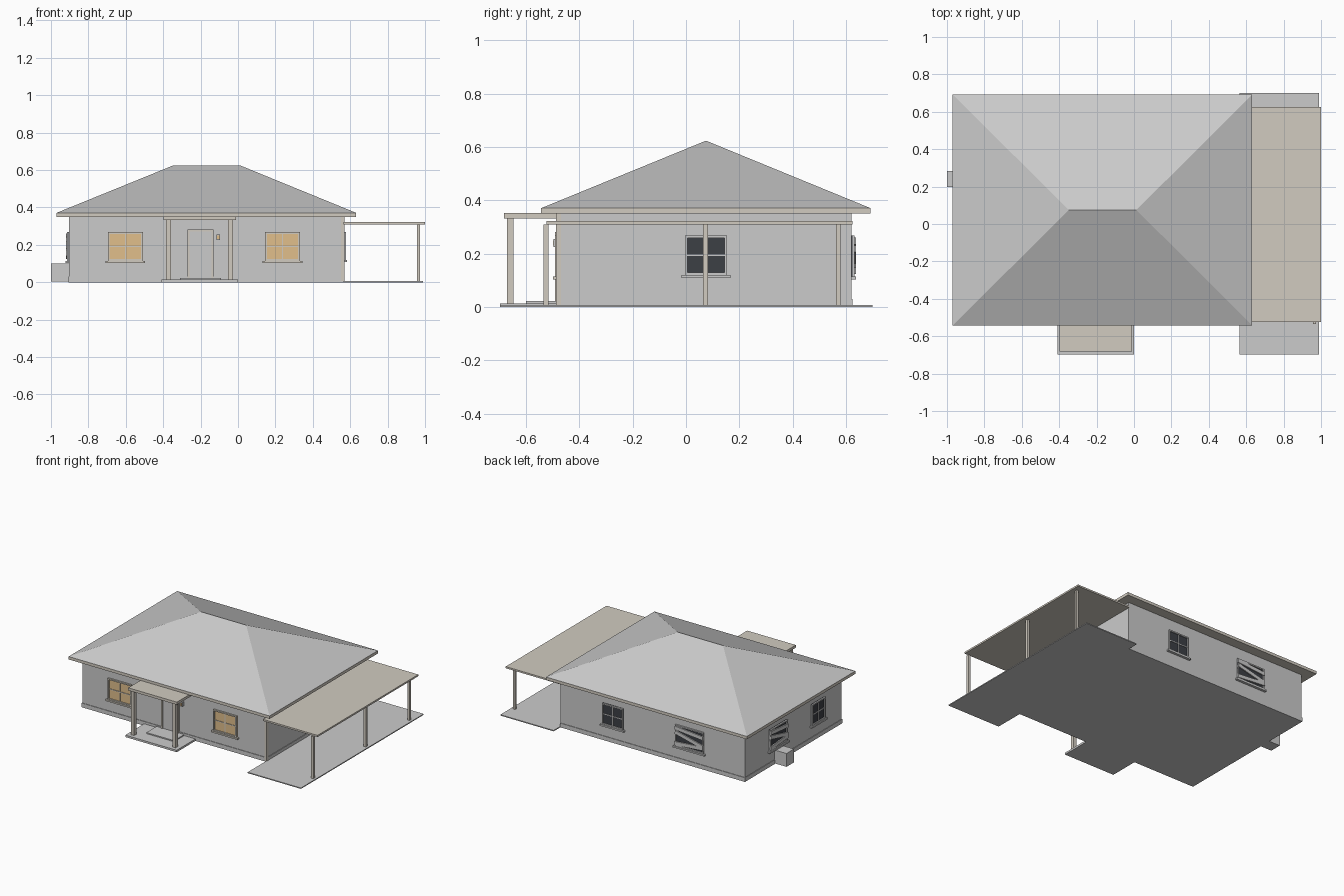
import bpy, bmesh, math
from mathutils import Matrix, Vector

if "Cube" in bpy.data.objects:
    bpy.data.objects.remove(bpy.data.objects["Cube"])


def material(name, color):
    m = bpy.data.materials.new(name)
    m.diffuse_color = (*color, 1)
    m.use_nodes = True
    m.node_tree.nodes["Principled BSDF"].inputs["Base Color"].default_value = m.diffuse_color
    return m


CREAM = material("cream_trim", (0.64, 0.60, 0.53))
WARM = material("lit_glass", (0.75, 0.52, 0.26))
DARK = material("dark_glass", (0.045, 0.05, 0.06))


def build(name, boxes, mat=None, matrix=Matrix()):
    """One object made of boxes (x0, x1, y0, y1, z0, z1[, tilt about y])."""
    bm = bmesh.new()
    for x0, x1, y0, y1, z0, z1, *tilt in boxes:
        m = (matrix @ Matrix.Translation(((x0 + x1) / 2, (y0 + y1) / 2, (z0 + z1) / 2))
             @ Matrix.Rotation(tilt[0] if tilt else 0, 4, 'Y')
             @ Matrix.Diagonal((x1 - x0, y1 - y0, z1 - z0, 1)))
        bmesh.ops.create_cube(bm, size=1, matrix=m)
    return finish(name, bm, mat)


def finish(name, bm, mat=None):
    me = bpy.data.meshes.new(name)
    bm.to_mesh(me)
    bm.free()
    if mat:
        me.materials.append(mat)
    ob = bpy.data.objects.new(name, me)
    bpy.context.collection.objects.link(ob)
    return ob


def window(name, loc, angle, width, glass, boarded=False, z0=0.115, z1=0.268):
    """Window in a wall facing -y, then turned by angle about z."""
    m = Matrix.Translation((*loc, 0)) @ Matrix.Rotation(math.radians(angle), 4, 'Z')
    w, t, zc = width / 2, 0.009, (z0 + z1) / 2
    build(name + "_pane", [(-w, w, -0.004, 0.01, z0, z1)], glass, m)
    frame = [(-w, -w + t, -0.012, 0.01, z0, z1), (w - t, w, -0.012, 0.01, z0, z1),
             (-w, w, -0.012, 0.01, z1 - t, z1), (-w, w, -0.012, 0.01, z0, z0 + t)]
    if not boarded:
        frame += [(-0.003, 0.003, -0.008, 0.01, z0, z1),
                  (-w, w, -0.008, 0.01, zc - 0.003, zc + 0.003)]
    build(name + "_frame", frame, CREAM if glass is WARM else None, m)
    build(name + "_sill", [(-w - 0.013, w + 0.013, -0.018, 0.01, z0 - 0.011, z0)],
          CREAM if glass is WARM else None, m)
    if boarded:
        build(name + "_boards", [(-w, w, -0.017, -0.009, z - 0.013, z + 0.013, a)
                                 for z, a in ((z1 - 0.03, 0.09), (zc, 0.24), (z0 + 0.03, -0.08))],
              None, m)


# House body and plinth
X0, X1, Y0, Y1 = -0.903, 0.565, -0.48, 0.62
build("walls", [(X0, X1, Y0, Y1, 0, 0.35)])
build("plinth", [(X0 - 0.004, X1 + 0.004, Y0 - 0.004, Y1 + 0.004, 0, 0.03)])

# Hip roof over a fascia
RX0, RX1, RY0, RY1 = -0.97, 0.632, -0.543, 0.692
build("roof_fascia", [(RX0, RX1, RY0, RY1, 0.35, 0.371)], CREAM)
bm = bmesh.new()
eave = [bm.verts.new(p) for p in ((RX0, RY0, 0.371), (RX1, RY0, 0.371),
                                  (RX1, RY1, 0.371), (RX0, RY1, 0.371))]
ra, rb = (bm.verts.new((x, 0.075, 0.624)) for x in (-0.348, 0.013))
a, b, c, d = eave
for f in ((a, b, rb, ra), (b, c, rb), (c, d, ra, rb), (d, a, ra), (d, c, b, a)):
    bm.faces.new(f)
finish("hip_roof", bm)

# Front porch
build("porch_slab", [(-0.41, 0, -0.698, Y0, 0, 0.014)])
build("porch_step", [(-0.31, -0.09, -0.60, Y0, 0.014, 0.022)])
build("porch_roof", [(-0.398, -0.01, -0.682, Y0, 0.333, 0.352)], CREAM)
build("porch_posts", [(x - 0.013, x + 0.013, -0.672, -0.647, 0.014, 0.333)
                      for x in (-0.371, -0.04)], CREAM)

# Door with frame, knob and wall lamp
build("front_door", [(-0.262, -0.14, Y0 - 0.005, Y0 + 0.01, 0.022, 0.272)])
build("door_frame", [(-0.27, -0.26, Y0 - 0.011, Y0 + 0.01, 0.02, 0.282),
                     (-0.142, -0.132, Y0 - 0.011, Y0 + 0.01, 0.02, 0.282),
                     (-0.27, -0.132, Y0 - 0.011, Y0 + 0.01, 0.272, 0.282)], CREAM)
build("door_knob", [(-0.157, -0.15, Y0 - 0.012, Y0, 0.13, 0.137)])
build("wall_lamp", [(-0.115, -0.096, Y0 - 0.017, Y0, 0.225, 0.256)])
build("wall_lamp_glass", [(-0.111, -0.1, Y0 - 0.019, Y0, 0.23, 0.25)], WARM)

# Carport
build("carport_slab", [(X1, 0.99, -0.697, 0.70, 0, 0.007)])
build("carport_roof", [(X1, 1.0, -0.523, 0.625, 0.31, 0.322)], CREAM)
build("carport_posts", [(0.956, 0.974, y - 0.009, y + 0.009, 0.007, 0.31)
                        for y in (-0.525, 0.073, 0.571)], CREAM)
build("corner_post", [(0.552, 0.57, Y0 - 0.007, Y0 + 0.011, 0.007, 0.35)], CREAM)

# Windows on all four sides
window("front_left_window", (-0.602, Y0), 0, 0.186, WARM)
window("front_right_window", (0.238, Y0), 0, 0.186, WARM)
window("carport_window", (X1, 0.075), 90, 0.158, DARK, z0=0.12)
window("back_window", (0.146, Y1), 180, 0.165, DARK)
window("back_boarded_window", (-0.466, Y1), 180, 0.225, DARK, True)
window("side_boarded_window", (X0, 0.245), -90, 0.2, DARK, True)
window("side_window", (X0, -0.21), -90, 0.15, DARK)

# Outdoor cooling unit
build("cooling_unit", [(-1.0, X0, 0.198, 0.284, 0.004, 0.1)])
build("cooling_unit_grille", [(-1.0, -0.995, 0.205, 0.277, z, z + 0.004)
                              for z in (0.025, 0.045, 0.065)])
